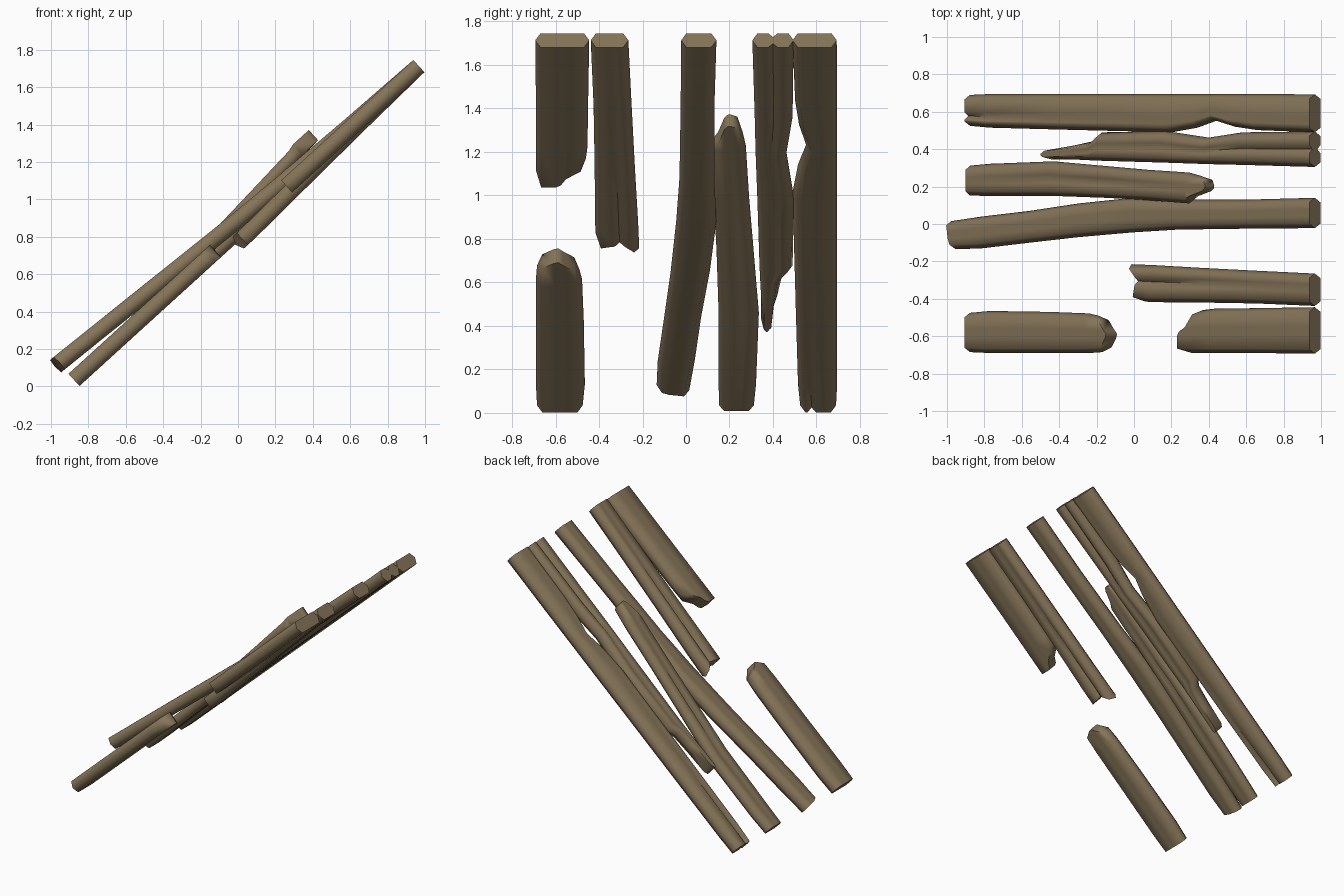
import bpy, bmesh, math
from mathutils import Vector

SLOPE = 0.91                      # rise of the sloping log layer
ANG = math.atan(SLOPE)
NX, NZ = -math.sin(ANG), math.cos(ANG)
HALF = 0.044                      # half thickness of a log
Z0 = 0.833

wood = bpy.data.materials.new("weathered brown wood")
wood.diffuse_color = (0.235, 0.175, 0.098, 1)


def log(name, stations, mid=0.5, start=None, end=None, half=HALF):
    """Flattened hexagonal log with an optional V crack above and below.
    stations: (x, y_min, y_max, lift off the layer, crack depth);
    start / end: x of the seven columns across a broken or slanted end."""
    bm = bmesh.new()
    rings = []
    for i, (x, y0, y1, lift, crack) in enumerate(stations):
        w = y1 - y0
        c = min(0.024, w * 0.22)
        m = y0 + w * mid
        lip = min(0.022, w * 0.12)
        ys = [y0, y0 + c, m - lip, m, m + lip, y1 - c, y1]
        xs = [x] * 7
        if i == 0 and start:
            xs = start
        if i == len(stations) - 1 and end:
            xs = end
        hs = [0, half, half, half - crack, half, half, 0]
        cols = [(k, 1) for k in range(7)] + [(k, -1) for k in range(5, 0, -1)]
        ring = []
        for k, s in cols:
            v = lift + s * hs[k]
            ring.append(bm.verts.new((xs[k] + NX * v, ys[k], Z0 + SLOPE * xs[k] + NZ * v)))
        rings.append(ring)
    for a, b in zip(rings, rings[1:]):
        for k in range(12):
            n = (k + 1) % 12
            bm.faces.new((a[k], a[n], b[n], b[k]))
    # end caps as strips across the thickness, so jagged ends stay clean
    for r in (rings[0], rings[-1]):
        bm.faces.new((r[0], r[1], r[11]))
        for k in range(1, 5):
            bm.faces.new((r[k], r[k + 1], r[11 - k], r[12 - k]))
        bm.faces.new((r[5], r[6], r[7]))
    bmesh.ops.recalc_face_normals(bm, faces=bm.faces)
    me = bpy.data.meshes.new(name)
    bm.to_mesh(me)
    bm.free()
    me.materials.append(wood)
    ob = bpy.data.objects.new(name, me)
    bpy.context.collection.objects.link(ob)
    bpy.ops.object.select_all(action='DESELECT')
    ob.select_set(True)
    bpy.context.view_layer.objects.active = ob
    bpy.ops.object.shade_smooth_by_angle(angle=math.radians(68))
    return ob


# Full length log at the back, pinched on one side
log("rear_long_log", [
    (-0.877, 0.525, 0.690, 0, 0.030), (-0.77, 0.515, 0.695, 0, 0.022),
    (-0.40, 0.505, 0.695, 0, 0), (0.20, 0.490, 0.695, 0, 0),
    (0.34, 0.515, 0.695, 0, 0), (0.44, 0.552, 0.695, 0, 0),
    (0.54, 0.520, 0.695, 0, 0), (0.66, 0.502, 0.695, 0, 0),
    (0.967, 0.490, 0.693, 0, 0)], mid=0.32)

# Split log with a long splintered lower end
log("split_log", [
    (-0.46, 0.345, 0.405, 0, 0), (-0.32, 0.345, 0.420, 0, 0),
    (-0.22, 0.340, 0.442, 0, 0.005), (-0.17, 0.338, 0.490, 0, 0.01),
    (0.17, 0.328, 0.497, 0, 0.01), (0.40, 0.320, 0.462, 0, 0.012),
    (0.58, 0.316, 0.490, 0, 0.018), (0.967, 0.305, 0.495, 0, 0.024)],
    start=[-0.44, -0.46, -0.47, -0.47, -0.46, -0.45, -0.36])

# Log lifted at its broken upper end
log("lifted_broken_log", [
    (-0.877, 0.152, 0.312, 0, 0), (-0.77, 0.150, 0.322, 0, 0),
    (-0.42, 0.150, 0.335, 0.012, 0.012), (-0.12, 0.140, 0.310, 0.046, 0.02),
    (0.12, 0.127, 0.290, 0.070, 0.005), (0.36, 0.110, 0.275, 0.095, 0),
    (0.46, 0.125, 0.260, 0.106, 0)],
    end=[0.385, 0.39, 0.46, 0.475, 0.475, 0.465, 0.42], half=0.037)

# Curved log, bent sideways and lifted at its lower end
log("bent_log", [
    (-0.89, -0.135, 0.015, 0.120, 0), (-0.74, -0.130, 0.040, 0.108, 0),
    (-0.50, -0.100, 0.070, 0.088, 0), (-0.25, -0.070, 0.110, 0.066, 0),
    (0.02, -0.045, 0.140, 0.043, 0), (0.25, -0.030, 0.130, 0.028, 0),
    (0.60, -0.025, 0.130, 0.012, 0), (0.967, -0.022, 0.140, 0, 0)],
    start=[-0.872, -0.876, -0.886, -0.888, -0.89, -0.894, -0.898])

# Cracked short log, sagging at its broken end
log("cracked_short_log", [
    (0.0, -0.415, -0.215, -0.048, 0.020), (0.08, -0.418, -0.220, -0.045, 0.026),
    (0.35, -0.420, -0.235, -0.030, 0.020), (0.65, -0.425, -0.250, -0.014, 0.006),
    (0.967, -0.438, -0.265, 0, 0)], mid=0.55,
    start=[0.03, -0.01, 0.0, 0.005, 0.0, -0.03, -0.045])

# Two halves of the front log, snapped in the middle
log("front_lower_half", [
    (-0.877, -0.685, -0.475, 0, 0), (-0.77, -0.690, -0.465, 0, 0),
    (-0.45, -0.690, -0.470, 0, 0), (-0.24, -0.690, -0.478, 0, 0),
    (-0.14, -0.685, -0.490, 0, 0)],
    end=[-0.17, -0.15, -0.125, -0.12, -0.135, -0.165, -0.19])
log("front_upper_half", [
    (0.28, -0.690, -0.460, 0, 0), (0.43, -0.690, -0.453, 0, 0),
    (0.65, -0.690, -0.450, 0, 0), (0.967, -0.693, -0.445, 0, 0)],
    start=[0.31, 0.26, 0.26, 0.27, 0.30, 0.34, 0.37])
